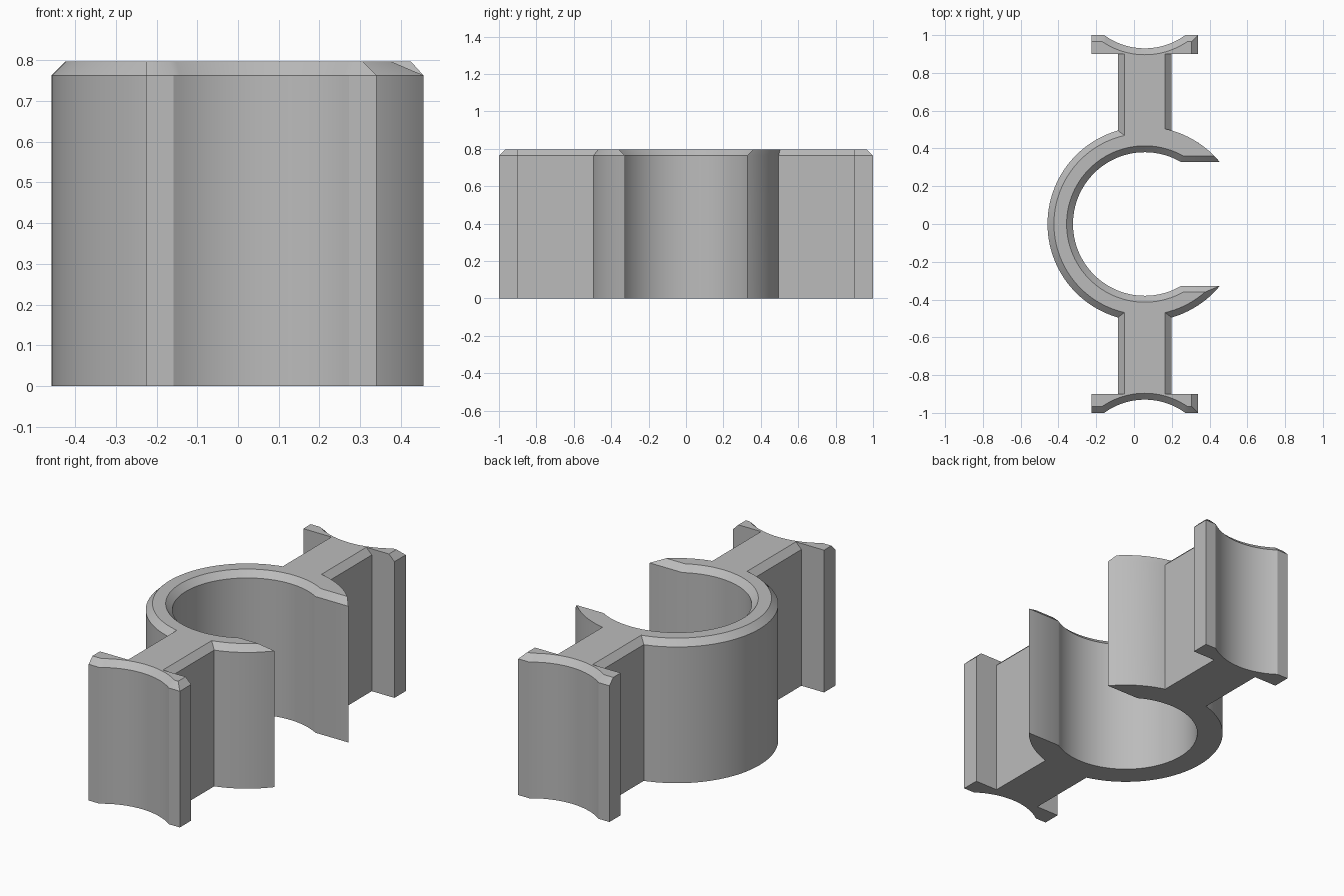
import bpy, bmesh
from math import sqrt, atan2, cos, sin, pi

cube = bpy.data.objects.get("Cube")
if cube:
    bpy.data.objects.remove(cube, do_unlink=True)

CENTRE_X = 0.057       # ring axis
HEIGHT, CHAMFER = 0.797, 0.034
RING_OUT, RING_IN, LIP = 0.515, 0.38, 0.327
ARM, PLATE, PLATE_BACK = 0.142, 0.2825, 0.9
SADDLE_R, SADDLE_Y = 0.365, 1.295


def leg(r, a):
    return sqrt(r * r - a * a)


def arc(cy, r, start, end, n, turn):
    """Points on a circle around (0, cy), turn = 1 anticlockwise or -1 clockwise."""
    a = atan2(start[1] - cy, start[0])
    b = atan2(end[1] - cy, end[0])
    sweep = ((b - a) * turn) % (2 * pi) * turn
    return [(r * cos(a + sweep * i / n), cy + r * sin(a + sweep * i / n))
            for i in range(n + 1)]


def end_plate(c):
    """Arm end and saddle plate at +y, listed from +x to -x."""
    arm, right, front = ARM - c, PLATE - c, 1 - c
    r = SADDLE_R + c
    a = leg(r, SADDLE_Y - front)
    return ([(arm, PLATE_BACK), (right, PLATE_BACK), (right, front)]
            + arc(SADDLE_Y, r, (a, front), (-a, front), 24, -1)
            + [(-PLATE, front), (-PLATE, PLATE_BACK), (-arm, PLATE_BACK)])


def outline(c):
    """Whole outline, with the chamfered edges moved inwards by c."""
    out, inn, lip, arm = RING_OUT - c, RING_IN + c, LIP + c, ARM - c
    plate = end_plate(c)
    # The back lip keeps its outer edge square
    pts = arc(0, RING_OUT, (leg(RING_OUT, lip), lip), (arm, leg(RING_OUT, arm)), 16, 1)
    pts += plate
    y = leg(out, arm)
    pts += arc(0, out, (-arm, y), (-arm, -y), 48, 1)
    pts += [(x, -py) for x, py in reversed(plate)]
    pts += arc(0, out, (arm, -y), (leg(out, lip), -lip), 16, 1)
    x = leg(inn, lip)
    pts += arc(0, inn, (x, -lip), (x, lip), 72, -1)
    return pts


# Clip body: straight walls, then a chamfered top rim
bm = bmesh.new()
levels = [(0, 0), (0, HEIGHT - CHAMFER), (CHAMFER, HEIGHT)]
rings = [[bm.verts.new((x + CENTRE_X, y, z)) for x, y in outline(c)] for c, z in levels]
for low, high in zip(rings, rings[1:]):
    for i in range(len(low)):
        j = (i + 1) % len(low)
        bm.faces.new((low[i], low[j], high[j], high[i]))
bm.faces.new(rings[0][::-1])
bm.faces.new(rings[-1])
mesh = bpy.data.meshes.new("clip_body")
bm.to_mesh(mesh)
bm.free()
body = bpy.data.objects.new("clip_body", mesh)
bpy.context.collection.objects.link(body)

# Plain grey material
grey = bpy.data.materials.new("plain_grey")
grey.use_nodes = True
colour = (0.5, 0.5, 0.5, 1)
grey.diffuse_color = colour
grey.node_tree.nodes["Principled BSDF"].inputs["Base Color"].default_value = colour
mesh.materials.append(grey)

bpy.ops.object.select_all(action="DESELECT")
body.select_set(True)
bpy.context.view_layer.objects.active = body
bpy.ops.object.shade_smooth_by_angle()
